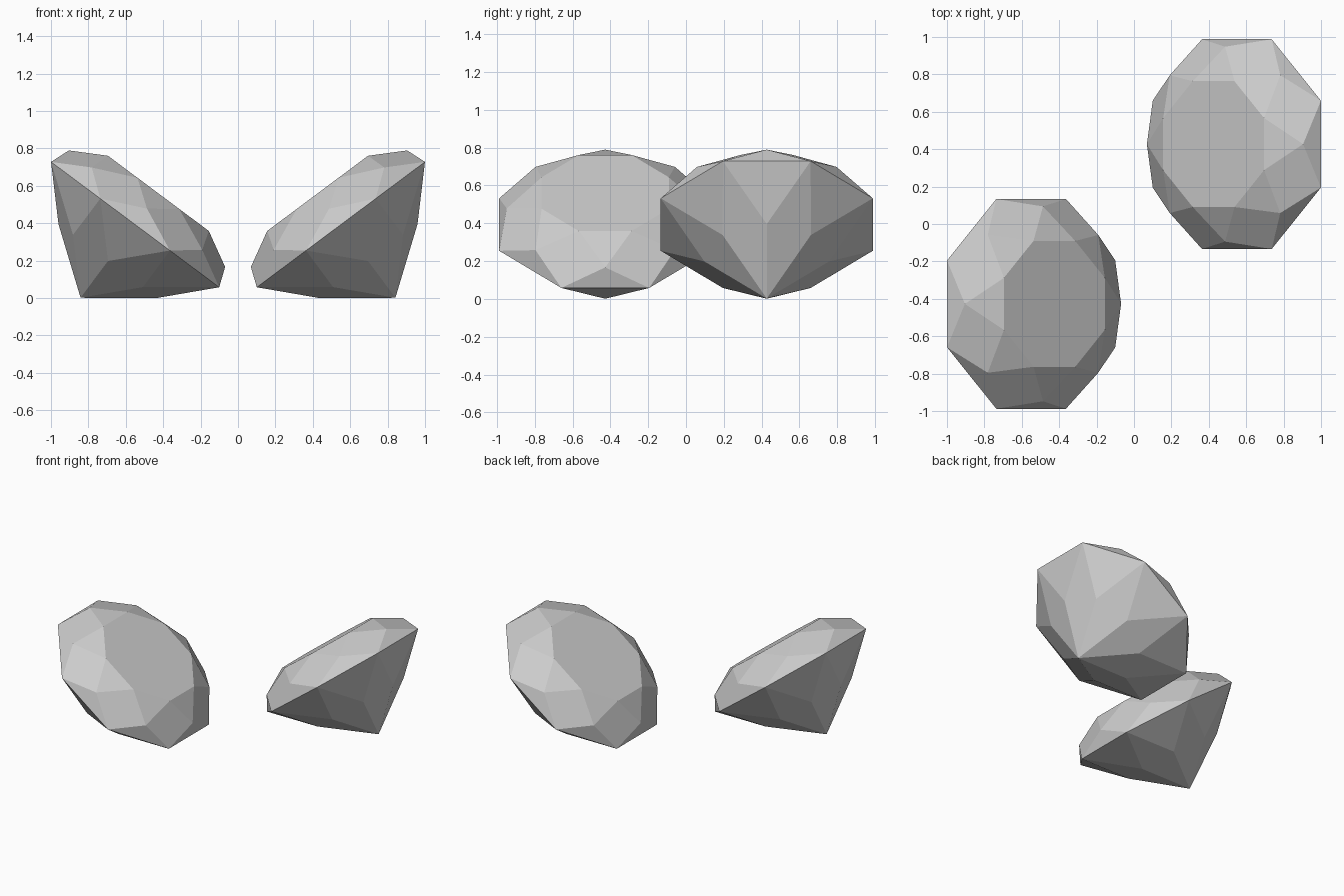
import bpy, bmesh
from math import cos, sin, pi, radians

cube = bpy.data.objects.get("Cube")
if cube:
    bpy.data.objects.remove(cube, do_unlink=True)

# One grey stone colour
stone = bpy.data.materials.new("stone_grey")
stone.use_nodes = True
grey = (0.6, 0.6, 0.6, 1)
stone.diffuse_color = grey
stone.node_tree.nodes["Principled BSDF"].inputs["Base Color"].default_value = grey

SIDES = 8
STEP = 2 * pi / SIDES


def ring(bm, radius, height, shift):
    """Eight vertices around the gem axis, turned by a fraction of a step."""
    return [bm.verts.new((radius * cos((i + shift) * STEP),
                          radius * sin((i + shift) * STEP), height))
            for i in range(SIDES)]


def cut_gem(name, location, turn):
    bm = bmesh.new()
    table = ring(bm, 0.364, 0.208, 0.5)
    crown = ring(bm, 0.521, 0.106, 0)
    girdle = ring(bm, 0.607, 0, 0.5)
    pavilion = ring(bm, 0.33, -0.243, 0)
    culet = bm.verts.new((0, 0, -0.488))

    # Flat table on top
    bm.faces.new(table)
    for i in range(SIDES):
        j, p = (i + 1) % SIDES, i - 1
        # Crown: star triangle, kite, girdle triangle
        bm.faces.new((table[p], crown[i], table[i]))
        bm.faces.new((table[i], crown[i], girdle[i], crown[j]))
        bm.faces.new((crown[i], girdle[p], girdle[i]))
        # Pavilion: girdle triangle and long kite down to the culet
        bm.faces.new((girdle[i], girdle[p], pavilion[i]))
        bm.faces.new((girdle[i], pavilion[i], culet, pavilion[j]))
    bmesh.ops.recalc_face_normals(bm, faces=bm.faces)

    mesh = bpy.data.meshes.new(name)
    bm.to_mesh(mesh)
    bm.free()
    mesh.materials.append(stone)
    gem = bpy.data.objects.new(name, mesh)
    gem.location = location
    # Tipped over so that it rests on one pavilion facet
    gem.rotation_euler = (0, radians(-36.7), turn)
    bpy.context.collection.objects.link(gem)


cut_gem("left_gem", (0.55, 0.427, 0.393), 0)
cut_gem("right_gem", (-0.55, -0.427, 0.393), pi)
